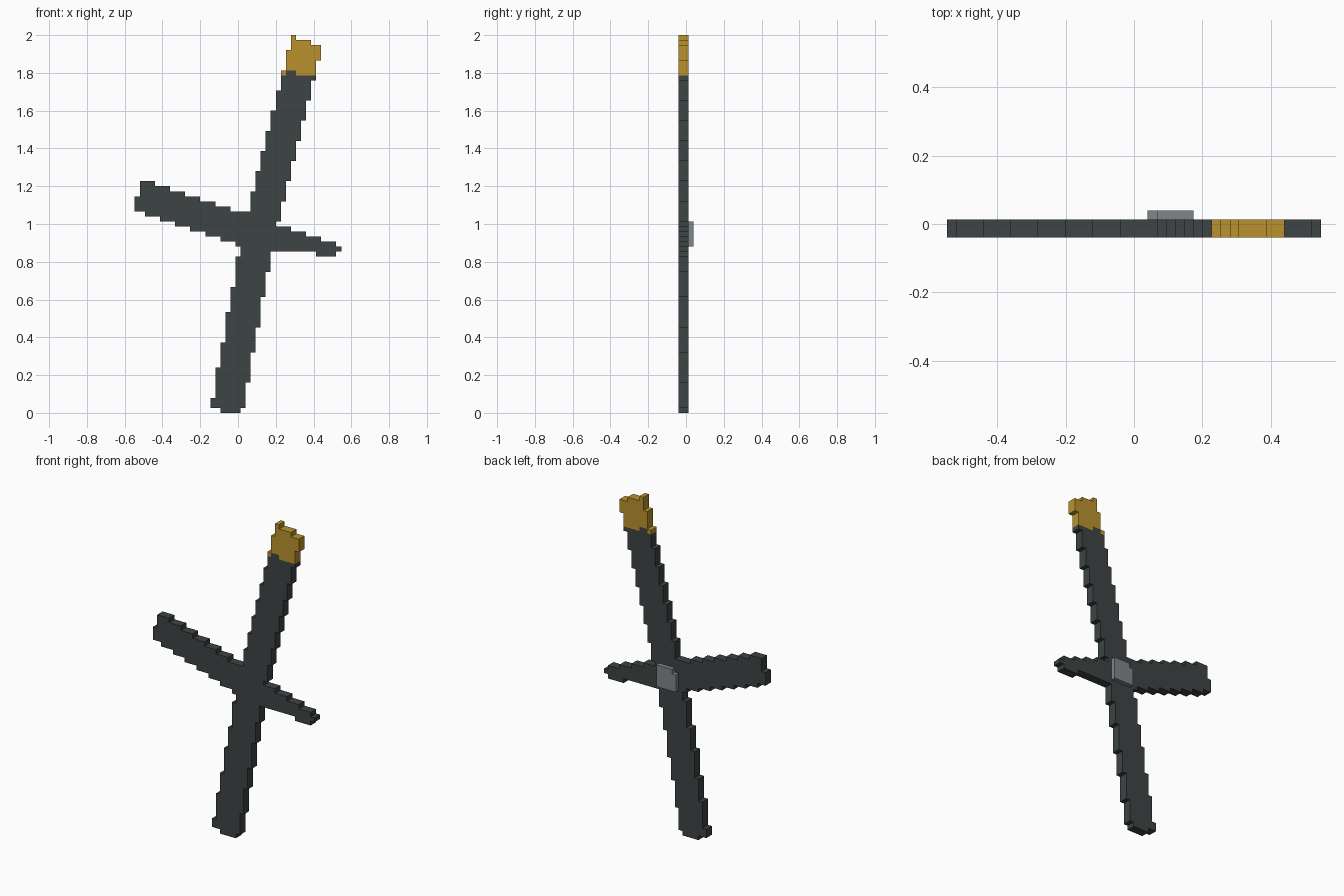
import bpy
import bmesh

cube = bpy.data.objects.get("Cube")
if cube:
    bpy.data.objects.remove(cube, do_unlink=True)

V = 2 / 75          # size of one block
MID = 20.5          # block column at x = 0
BACK = V / 2        # back of the arms


def material(name, rgb):
    mat = bpy.data.materials.new(name)
    mat.use_nodes = True
    color = (*rgb, 1)
    mat.diffuse_color = color
    mat.node_tree.nodes["Principled BSDF"].inputs["Base Color"].default_value = color
    return mat


def block_plate(name, cells, y_front, y_back, mat):
    """Solid plate from a set of (column, row) blocks, merged to clean flat faces."""
    bm = bmesh.new()
    corners = {}

    def corner(c, r):
        if (c, r) not in corners:
            corners[c, r] = bm.verts.new(((c - MID) * V, y_front, r * V))
        return corners[c, r]

    for c, r in sorted(cells):
        bm.faces.new([corner(c, r), corner(c + 1, r),
                      corner(c + 1, r + 1), corner(c, r + 1)])
    back = bmesh.ops.extrude_face_region(bm, geom=bm.faces[:], use_keep_orig=True)
    moved = [g for g in back["geom"] if isinstance(g, bmesh.types.BMVert)]
    bmesh.ops.translate(bm, verts=moved, vec=(0, y_back - y_front, 0))
    bmesh.ops.recalc_face_normals(bm, faces=bm.faces[:])
    bmesh.ops.dissolve_limit(bm, angle_limit=0.01, verts=bm.verts[:], edges=bm.edges[:])
    mesh = bpy.data.meshes.new(name)
    bm.to_mesh(mesh)
    bm.free()
    mesh.materials.append(mat)
    obj = bpy.data.objects.new(name, mesh)
    bpy.context.collection.objects.link(obj)
    return obj


def block_rect(c0, c1, r0, r1):
    return {(c, r) for c in range(c0, c1) for r in range(r0, r1)}


def stair(start, steps, row):
    """Column of a staircase edge that moves one block right at each step row."""
    return start + sum(row >= s for s in steps)


# Long leaning arm, between two staircase edges
left_steps = [3, 9, 14, 20, 25, 31] + list(range(36, 73, 4))
right_steps = [6, 12, 17, 23, 28] + list(range(34, 71, 4))
long_arm = block_rect(17, 21, 0, 1)
for row in range(1, 73):
    long_arm |= block_rect(stair(15, left_steps, row),
                           stair(22, right_steps, row), row, row + 1)
long_arm |= block_rect(31, 35, 73, 74) | block_rect(31, 32, 74, 75)

# Gold tip, with a ragged lower border
tip = {(c, r) for c, r in long_arm if r >= 68 or (r == 67 and c not in (30, 31))}

# Cross arm: wide on the right, tapering to the left
cross_arm = block_rect(0, 1, 40, 43) | block_rect(40, 41, 32, 33)
for c in range(1, 23):
    cross_arm |= block_rect(c, c + 1, 40 - (c + 1) // 3, max(40, 46 - (c - 1) // 3))
for c in range(27, 40):
    cross_arm |= block_rect(c, c + 1, 32 if c < 36 else 31, 37 - (c - 28) // 3)

# Square hub on the back of the crossing
hub = block_rect(22, 27, 33, 38) - {(22, 37)}

dark = material("charcoal", (0.047, 0.056, 0.056))
gold = material("gold", (0.49, 0.29, 0.027))
grey = material("steel_grey", (0.215, 0.24, 0.255))

block_plate("crossed_arms", (long_arm | cross_arm) - tip, BACK - 2 * V, BACK, dark)
block_plate("arm_tip", tip, BACK - 2 * V, BACK, gold)
block_plate("back_hub", hub, BACK, BACK + V, grey)
